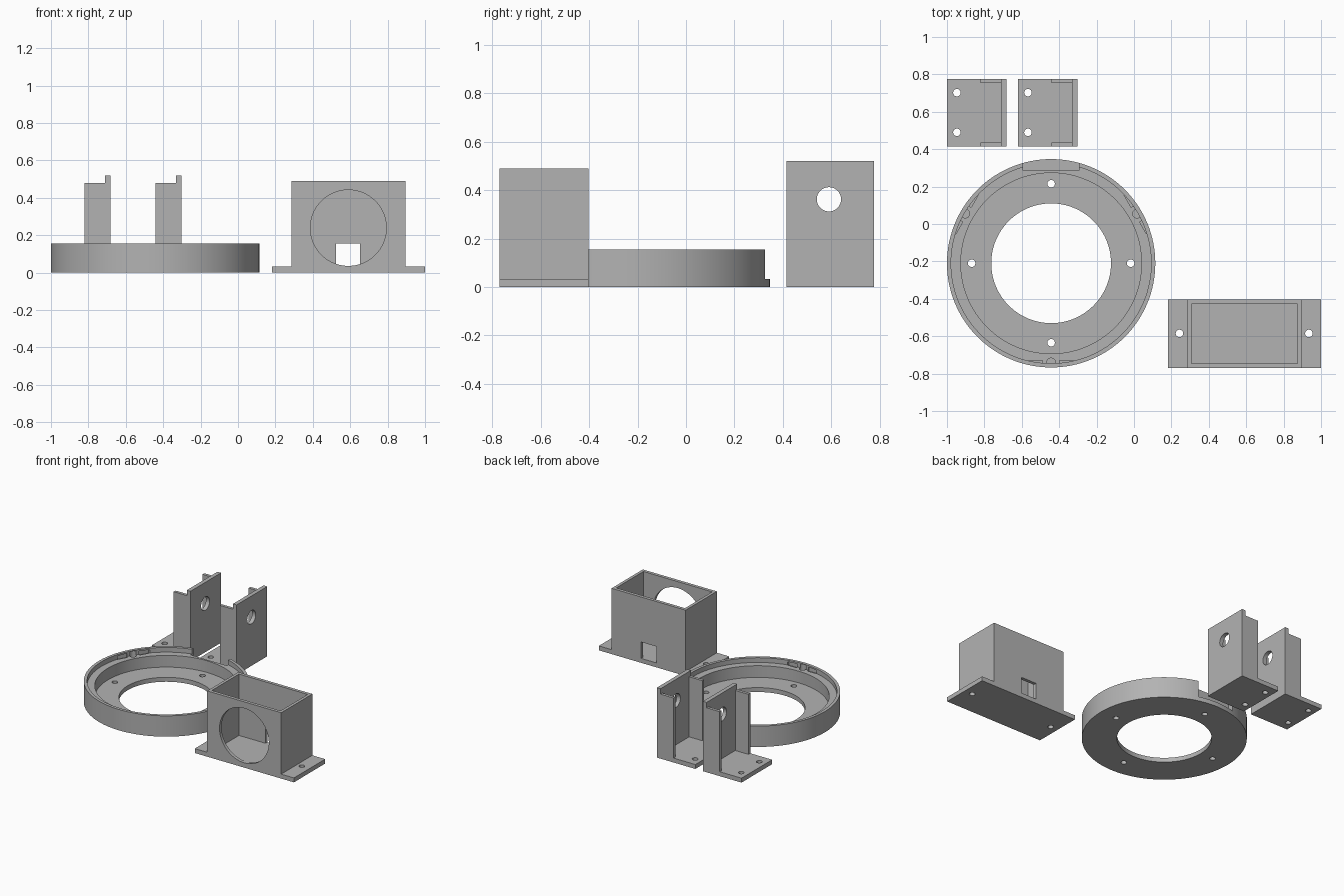
import bpy, bmesh, math
from mathutils import Matrix, Vector

if "Cube" in bpy.data.objects:
    bpy.data.objects.remove(bpy.data.objects["Cube"], do_unlink=True)

grey = bpy.data.materials.new("plain_grey")
grey.use_nodes = True
GREY = (0.45, 0.45, 0.45, 1)
grey.diffuse_color = GREY
grey.node_tree.nodes["Principled BSDF"].inputs["Base Color"].default_value = GREY


def finish(name, bm):
    bmesh.ops.recalc_face_normals(bm, faces=bm.faces)
    mesh = bpy.data.meshes.new(name)
    bm.to_mesh(mesh)
    bm.free()
    mesh.materials.append(grey)
    obj = bpy.data.objects.new(name, mesh)
    bpy.context.collection.objects.link(obj)
    return obj


def box(name, x, y, z, turn=None):
    """Box from (low, high) pairs, optionally transformed."""
    bm = bmesh.new()
    size = [b - a for a, b in (x, y, z)]
    mid = Vector([(a + b) / 2 for a, b in (x, y, z)])
    m = Matrix.Translation(mid) @ Matrix.Diagonal((*size, 1))
    bmesh.ops.create_cube(bm, size=1, matrix=(turn or Matrix()) @ m)
    return finish(name, bm)


def rod(name, centre, radius, length, axis="Z", sides=32):
    bm = bmesh.new()
    spin = {"Z": Matrix(), "X": Matrix.Rotation(math.pi / 2, 4, "Y"),
            "Y": Matrix.Rotation(math.pi / 2, 4, "X")}[axis]
    bmesh.ops.create_cone(bm, cap_ends=True, segments=sides, radius1=radius,
                          radius2=radius, depth=length,
                          matrix=Matrix.Translation(centre) @ spin)
    return finish(name, bm)


def cut(obj, *cutters):
    """Subtract each cutter and discard it."""
    bpy.context.view_layer.objects.active = obj
    for c in cutters:
        mod = obj.modifiers.new("cut", "BOOLEAN")
        mod.operation, mod.solver, mod.object = "DIFFERENCE", "EXACT", c
        bpy.ops.object.modifier_apply(modifier=mod.name)
        bpy.data.objects.remove(c, do_unlink=True)
    return obj


def smooth(obj):
    bpy.ops.object.select_all(action="DESELECT")
    obj.select_set(True)
    bpy.context.view_layer.objects.active = obj
    bpy.ops.object.shade_smooth_by_angle(angle=math.radians(30))


SCREW = 0.02
BASE = 0.033

# Stepped ring: flat floor, inner ledge and thin outer rim
CX, CY, OUTER, TOP, LEDGE = -0.443, -0.21, 0.557, 0.155, 0.12
profile = [(0.32, 0), (OUTER, 0), (OUTER, TOP), (0.535, TOP),
           (0.535, LEDGE), (0.483, LEDGE), (0.483, BASE), (0.32, BASE)]
bm = bmesh.new()
steps = 128
rows = []
for i in range(steps):
    a = math.tau * i / steps
    rows.append([bm.verts.new((CX + r * math.cos(a), CY + r * math.sin(a), z))
                 for r, z in profile])
for i, row in enumerate(rows):
    nxt = rows[(i + 1) % steps]
    for j in range(len(profile)):
        k = (j + 1) % len(profile)
        bm.faces.new((row[j], nxt[j], nxt[k], row[k]))
ring = finish("mounting_ring", bm)

# Ring screw holes and the flat notch at the back
for i in range(4):
    a = i * math.pi / 2
    cut(ring, rod("hole", (CX + 0.425 * math.cos(a), CY + 0.425 * math.sin(a), 0),
                  SCREW, 0.2))
cut(ring, box("notch", (CX - 0.15, CX + 0.15), (0.287, 0.45), (BASE, 0.3)))

# Three catch points: a round seat in the ledge between two rim recesses
for deg in (30, 150, 270):
    turn = Matrix.Translation((CX, CY, 0)) @ Matrix.Rotation(math.radians(deg), 4, "Z")
    cut(ring, rod("seat", turn @ Vector((0.53, 0, 0.125)), 0.023, 0.05))
    for s in (-1, 1):
        y = sorted((s * 0.045, s * 0.12))
        cut(ring, box("recess", (0.52, 0.542), y, (LEDGE - 0.01, TOP - 0.012), turn))
smooth(ring)

# Open box housing with a round front opening and a cable window at the back
X0, X1, Y0, Y1, MID = 0.285, 0.895, -0.77, -0.403, 0.59
plate = box("housing_base", (0.183, 1), (Y0, Y1), (0, BASE))
for x in (0.243, 0.935):
    cut(plate, rod("hole", (x, -0.585, 0), SCREW, 0.2))
smooth(plate)
walls = box("housing_walls", (X0, X1), (Y0, Y1), (BASE, 0.49))
cut(walls,
    box("cavity", (X0 + 0.022, X1 - 0.022), (Y0 + 0.024, Y1 - 0.024), (-0.1, 0.6)),
    rod("opening", (MID, Y0, 0.239), 0.203, 0.15, "Y", 96),
    box("window", (MID - 0.065, MID + 0.063), (Y1 - 0.1, Y1 + 0.1), (-0.1, TOP)))
smooth(walls)

# Two matching upright brackets
for side, x in (("left", -0.62), ("right", -1.0)):
    foot = box(side + "_bracket_foot", (x, x + 0.318), (0.415, 0.775), (0, BASE))
    for y in (0.49, 0.702):
        cut(foot, rod("hole", (x + 0.053, y, 0), SCREW, 0.2))
    smooth(foot)
    upright = box(side + "_bracket_upright", (x + 0.288, x + 0.318),
                  (0.415, 0.775), (BASE, 0.52))
    cut(upright, rod("hole", (x + 0.3, 0.59, 0.362), 0.05, 0.2, "X", 48))
    smooth(upright)
    for end, y in (("front", (0.415, 0.437)), ("back", (0.753, 0.775))):
        box(f"{side}_bracket_{end}_flange", (x + 0.18, x + 0.288), y, (BASE, 0.48))
